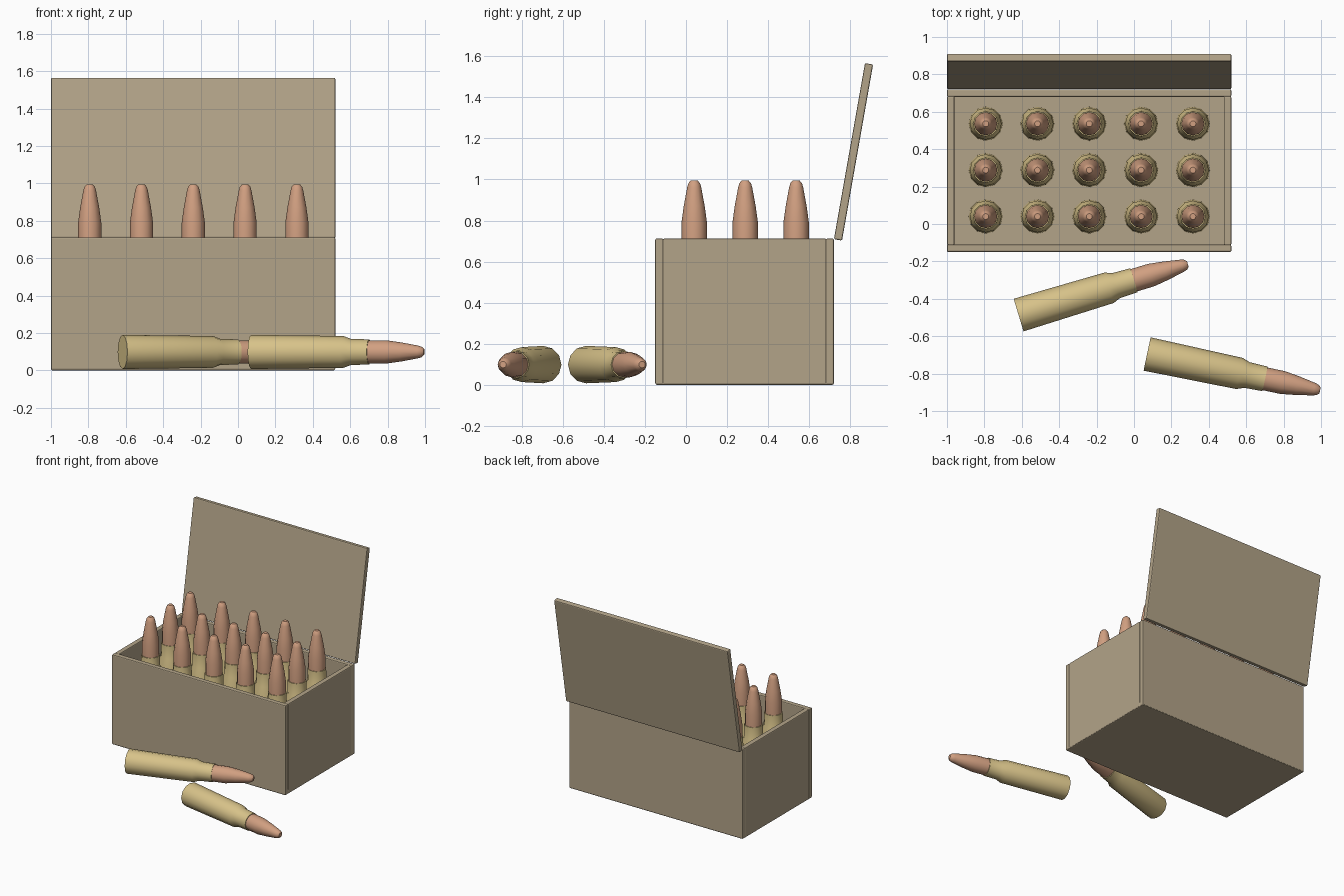
import bpy, bmesh
from math import pi, sin, cos, radians

if "Cube" in bpy.data.objects:
    bpy.data.objects.remove(bpy.data.objects["Cube"])


def material(name, color):
    m = bpy.data.materials.new(name)
    m.diffuse_color = (*color, 1)
    m.use_nodes = True
    m.node_tree.nodes["Principled BSDF"].inputs["Base Color"].default_value = m.diffuse_color
    return m


CARD = material("card", (0.45, 0.37, 0.25))
BRASS = material("brass", (0.68, 0.54, 0.25))
COPPER = material("copper", (0.64, 0.35, 0.22))


def panel(name, x, y, z, tilt=0):
    """Thin board from (min, max) ranges, tilted about x, with softened edges."""
    bpy.ops.mesh.primitive_cube_add(size=1, location=(sum(x) / 2, sum(y) / 2, sum(z) / 2))
    ob = bpy.context.object
    ob.name = name
    ob.scale = (x[1] - x[0], y[1] - y[0], z[1] - z[0])
    bpy.ops.object.transform_apply(location=False, rotation=False, scale=True)
    ob.rotation_euler.x = radians(tilt)
    bev = ob.modifiers.new("soft_edges", "BEVEL")
    bev.width = 0.007
    bev.segments = 2
    ob.data.materials.append(CARD)
    return ob


def lathe(name, profile, mat, sides=12):
    """Closed mesh turned around z from (radius, height) points."""
    bm = bmesh.new()
    rings = [[bm.verts.new((r * cos(2 * pi * i / sides), r * sin(2 * pi * i / sides), h))
              for i in range(sides)] for r, h in profile]
    for a, b in zip(rings, rings[1:]):
        for i in range(sides):
            j = (i + 1) % sides
            bm.faces.new((a[i], a[j], b[j], b[i]))
    bm.faces.new(rings[0][::-1])
    bm.faces.new(rings[-1])
    me = bpy.data.meshes.new(name)
    bm.to_mesh(me)
    bm.free()
    me.materials.append(mat)
    return me


# Box: floor, four walls, open lid
panel("box_floor", (-0.998, 0.518), (-0.148, 0.718), (0, 0.04))
panel("front_wall", (-1, 0.52), (-0.15, -0.11), (0.003, 0.712))
panel("back_wall", (-1, 0.52), (0.68, 0.72), (0.003, 0.712))
panel("left_wall", (-1, -0.96), (-0.113, 0.683), (0.003, 0.712))
panel("right_wall", (0.48, 0.52), (-0.113, 0.683), (0.003, 0.712))
panel("open_lid", (-1, 0.52), (0.795, 0.835), (0.699, 1.569), tilt=-10)

# Shared cartridge meshes
case_mesh = lathe("case", [(0.091, 0), (0.085, 0.505), (0.07, 0.545), (0.067, 0.645)], BRASS)
bullet_mesh = lathe("bullet", [(0.062, 0.60), (0.062, 0.74), (0.051, 0.82), (0.034, 0.912),
                               (0.028, 0.932), (0.016, 0.945)], COPPER)


def cartridge(name, loc, rot=(0, 0, 0)):
    for part, me in (("case", case_mesh), ("bullet", bullet_mesh)):
        ob = bpy.data.objects.new(f"{name}_{part}", me)
        bpy.context.collection.objects.link(ob)
        ob.location = loc
        ob.rotation_euler = rot
        bpy.ops.object.select_all(action="DESELECT")
        ob.select_set(True)
        bpy.context.view_layer.objects.active = ob
        if ob.data.users == 1:
            bpy.ops.object.shade_smooth_by_angle(angle=radians(35))


# Smooth along the curve, sharp at the rims
for me in (case_mesh, bullet_mesh):
    me.shade_smooth()
    me.set_sharp_from_angle(angle=radians(35))

# Cartridges standing in the box
for i in range(5):
    for j in range(3):
        cartridge(f"cartridge_{i}_{j}", (-0.793 + 0.277 * i, 0.04 + 0.248 * j, 0.05))

# Loose cartridges on the ground
cartridge("loose_cartridge_a", (-0.617, -0.487, 0.099), (0, pi / 2, radians(16.8)))
cartridge("loose_cartridge_b", (0.07, -0.695, 0.099), (0, pi / 2, radians(-11.9)))
